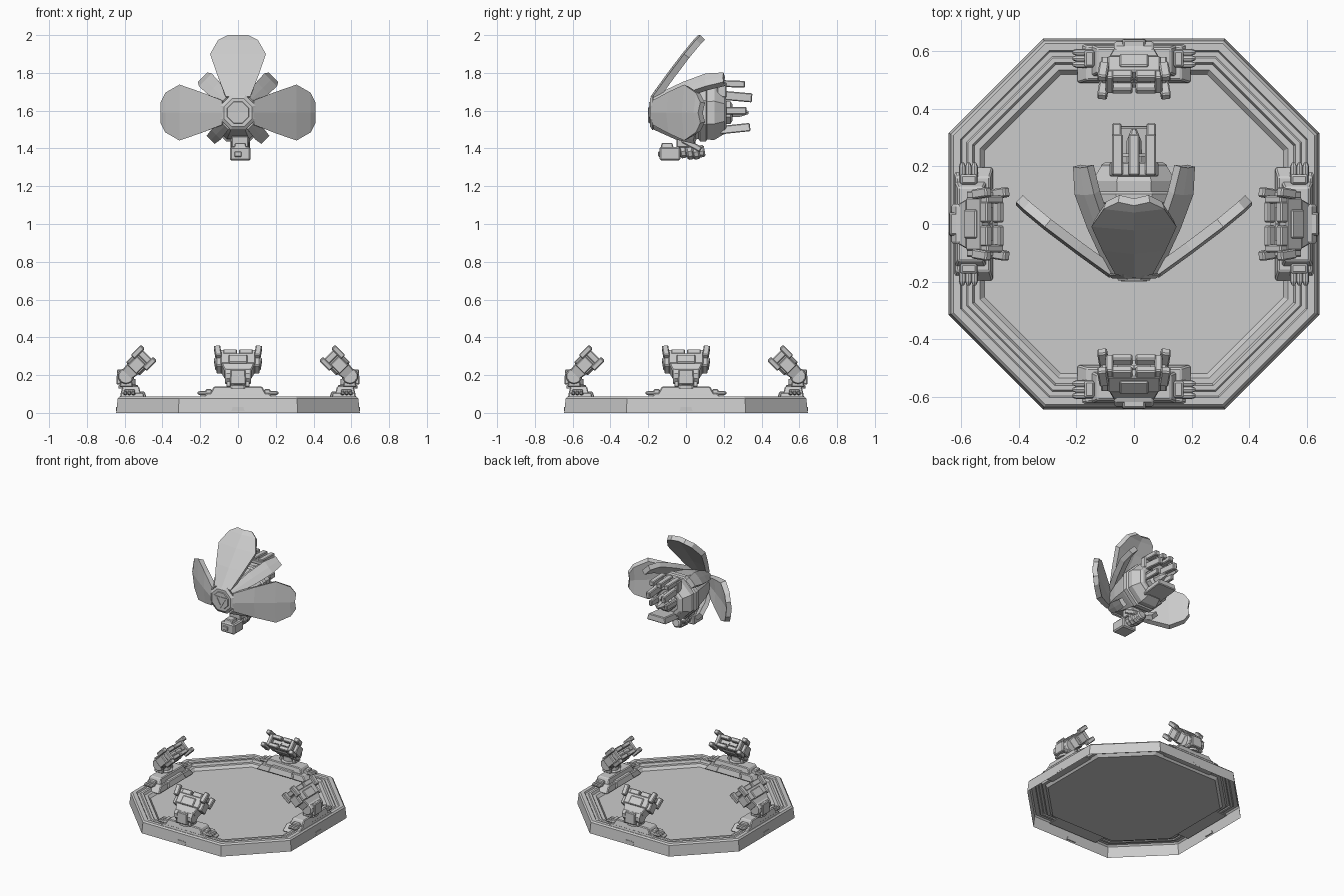
import bpy, bmesh
from math import sin, cos, pi, radians
from mathutils import Matrix, Vector

if "Cube" in bpy.data.objects:
    bpy.data.objects.remove(bpy.data.objects["Cube"])

T, R, I = Matrix.Translation, Matrix.Rotation, Matrix.Identity(4)


def loft(name, rings, M=I, cap0=True, cap1=True, closed=False, bevel=0, fix=True):
    """Skin a list of equal-length point loops."""
    bm = bmesh.new()
    vs = [[bm.verts.new(M @ Vector(p)) for p in r] for r in rings]
    n = len(rings[0])
    pairs = list(zip(vs, vs[1:])) + ([(vs[-1], vs[0])] if closed else [])
    for a, b in pairs:
        for i in range(n):
            j = (i + 1) % n
            bm.faces.new((a[i], a[j], b[j], b[i]))
    if not closed:
        if cap0:
            bm.faces.new(vs[0][::-1])
        if cap1:
            bm.faces.new(vs[-1])
    if fix:
        bmesh.ops.recalc_face_normals(bm, faces=bm.faces)
    if bevel:
        bmesh.ops.bevel(bm, geom=bm.edges[:], offset=bevel, segments=1, affect='EDGES')
    me = bpy.data.meshes.new(name)
    bm.to_mesh(me)
    bm.free()
    ob = bpy.data.objects.new(name, me)
    bpy.context.collection.objects.link(ob)
    return ob


def box(name, c, h, M=I, taper=(1, 1), bevel=0.005):
    """Box from centre and half sizes, top tapered in x and y."""
    def ring(sx, sy, z):
        return [(c[0] + a * h[0] * sx, c[1] + b * h[1] * sy, c[2] + z)
                for a, b in ((-1, -1), (1, -1), (1, 1), (-1, 1))]
    return loft(name, [ring(1, 1, -h[2]), ring(*taper, h[2])], M, bevel=bevel)


def lathe(name, prof, n, M=I, phase=0, closed=False):
    """n-sided turned form; prof holds (apothem, height)."""
    k = 1 / cos(pi / n)
    return loft(name, [[(r * k * cos(phase + 2 * pi * i / n), r * k * sin(phase + 2 * pi * i / n), h)
                        for i in range(n)] for r, h in prof], M, closed=closed)


# Octagonal tray, open underneath
def octagon(d, z):
    s = d * 0.49
    return [(d, -s, z), (d, s, z), (s, d, z), (-s, d, z),
            (-d, s, z), (-d, -s, z), (-s, -d, z), (s, -d, z)]


tray = [(.645, 0), (.637, .076), (.628, .086), (.603, .086), (.598, .076), (.582, .076),
        (.577, .082), (.562, .082), (.555, .066), (.535, .066), (.52, .048)]
loft("base_tray", [octagon(d, z) for d, z in tray], cap0=False, fix=False)

# Four projectors, modelled at the front edge and turned around z
for k in range(4):
    S = R(k * pi / 2, 4, 'Z')
    # foot
    box("projector_skirt", (0, -.56, .083), (.20, .07, .022), S, (.82, .85))
    box("projector_foot", (0, -.568, .118), (.15, .055, .022), S, (.85, .8))
    box("projector_toe", (0, -.515, .09), (.10, .035, .022), S, (.85, .6))
    box("base_port", (0, -.641, .02), (.035, .004, .01), S, (.8, 1), 0)
    for sx in (-1, 1):
        box("cable_clamp", (sx * .155, -.575, .108), (.02, .034, .018), S, (.8, .8))
        for y in (-.597, -.576, -.555):
            lathe("cable_plug", [(.009, .16), (.011, .175), (.011, .2), (.005, .214)], 8,
                  S @ T((0, y, .105)) @ R(sx * pi / 2, 4, 'Y'))
    # neck and hinge
    lathe("projector_swivel", [(.05, .13), (.05, .145), (.035, .15), (.035, .18)], 12,
          S @ T((0, -.58, 0)))
    for sx in (-1, 1):
        box("hinge_cheek", (sx * .05, -.592, .178), (.012, .035, .04), S, (1, .7))
    lathe("hinge_barrel", [(.036, -.07), (.042, -.06), (.042, .06), (.036, .07)], 10,
          S @ T((0, -.593, .195)) @ R(pi / 2, 4, 'Y'))
    box("hinge_backplate", (0, -.626, .19), (.043, .018, .04), S, (.9, .8))
    # head: local z is the aim axis, 45 degrees up and inward
    H = S @ T((0, -.6, .19)) @ R(radians(-45), 4, 'X')
    box("head_rear", (0, 0, .04), (.07, .034, .025), H, (1.25, 1.2))
    box("head_body", (0, 0, .1), (.092, .043, .038), H)
    box("head_top_rib", (0, .043, .09), (.05, .008, .03), H)
    box("head_bottom_rib", (0, -.043, .09), (.05, .008, .03), H)
    for sx in (-1, 1):
        box("head_side_plate", (sx * .1, 0, .09), (.015, .033, .036), H)
        box("lens_end", (sx * .085, 0, .15), (.014, .04, .018), H)
        for sy in (-1, 1):
            box("lens_lip", (sx * .042, sy * .03, .15), (.036, .014, .018), H)
            box("head_corner", (sx * .107, sy * .045, .143), (.017, .015, .037),
                H @ T((sx * .107, sy * .045, .143)) @ R(sx * .12, 4, 'Y')
                @ T((-sx * .107, -sy * .045, -.143)))
    for sx in (-1, 1):
        box("lens_rail", (sx * .03, 0, .14), (.028, .008, .006), H, bevel=0)

# Floating core: local z runs backwards along +y
C = T((0, 0, 1.59))
A = C @ R(-pi / 2, 4, 'X')
P8 = pi / 8
lathe("core_body", [(.075, -.175), (.115, -.06), (.14, .05), (.145, .15), (.115, .2)], 8, A, P8)
lathe("core_band", [(.14, .065), (.152, .075), (.152, .105), (.14, .115)], 8, A, P8)
lathe("core_rear_ring", [(.115, .16), (.115, .205), (.1, .215), (.08, .215), (.075, .19)], 8, A, P8)
# hub and triangular recess frame
lathe("hub", [(.088, -.165), (.092, -.178), (.075, -.19), (.062, -.19)], 8, A, P8)
lathe("hub_face", [(.062, -.18), (.055, -.196)], 8, A, P8)
lathe("hub_triangle", [(.026, -.19), (.026, -.2), (.017, -.2), (.017, -.19)], 3, A, pi / 2, True)


# Petals: stations of (radius, y, half width) along the leaf
def petal(name, stations, angle, thick, back):
    rings = []
    for i, (r, y, w) in enumerate(stations):
        a, b = stations[max(i - 1, 0)], stations[min(i + 1, len(stations) - 1)]
        d = Vector((b[0] - a[0], b[1] - a[1])).normalized()
        dr, dy = -d.y * thick, d.x * thick
        rings.append([(-w, y + back, r), (0, y, r), (w, y + back, r),
                      (w * .92, y + back + dy, r + dr), (0, y + dy, r + dr),
                      (-w * .92, y + back + dy, r + dr)])
    loft(name, rings, C @ R(angle, 4, 'Y'))


big = [(.085, -.188, .065), (.2, -.105, .11), (.31, -.022, .148), (.385, .04, .105), (.41, .064, .055)]
long_leaf = [(.1, -.175, .028), (.185, -.02, .045), (.245, .1, .048), (.265, .195, .035)]
short_leaf = [(.1, -.175, .028), (.165, -.06, .036), (.205, .04, .03)]
for a in (-90, 0, 90):
    petal("petal", big, radians(a), .034, .012)
for s in (-1, 1):
    petal("upper_leaf", long_leaf, radians(45 * s), .035, .004)
    petal("lower_leaf", short_leaf, radians(135 * s), .03, .004)

# Rear eye and prongs
lathe("rear_eye", [(.06, .19), (.06, .235), (.045, .245), (.035, .245), (.03, .21)], 8, A, P8)
lathe("eye_core", [(.026, .2), (.022, .29), (.008, .33)], 6, A)
for x in (-.058, 0, .058):
    P = C @ T((x, .24, .152)) @ R(radians(-2), 4, 'X')
    box("top_prong", (0, 0, 0), (.019, .072, .018), P)
for s in (-1, 1):
    P = C @ T((s * .06, .265, .085)) @ R(radians(-5), 4, 'X')
    box("side_prong", (0, 0, 0), (.016, .085, .024), P)
    box("mid_prong", (s * .062, .25, .01), (.012, .07, .02), C)
P = C @ T((0, .26, -.085)) @ R(radians(6), 4, 'X')
box("bottom_prong", (0, 0, 0), (.075, .08, .022), P, (.85, 1))
box("prong_root", (0, .19, .12), (.085, .025, .04), C)

# Plug assembly hanging under the core
box("plug_mount", (.01, 0, 1.435), (.045, .05, .03))
box("plug_housing", (.012, -.085, 1.372), (.055, .055, .036), bevel=.008)
box("plug_cap", (.012, -.1, 1.415), (.035, .035, .015), taper=(.8, .8))
box("plug_socket", (0, -.141, 1.37), (.018, .006, .014), bevel=.003)
for i, (y, z, r) in enumerate(((-.015, 1.385, .036), (.02, 1.385, .044), (.052, 1.382, .04), (.08, 1.385, .032))):
    lathe("plug_collar", [(r - .008, -.019), (r, -.011), (r, .011), (r - .008, .019)], 10,
          T((.012, y, z)) @ R(radians(-80), 4, 'X'))
for x in (-.025, .012, .049):
    box("plug_clasp", (0, 0, 0), (.014, .055, .015),
        T((x, .03, 1.42)) @ R(radians(-28), 4, 'X'))
